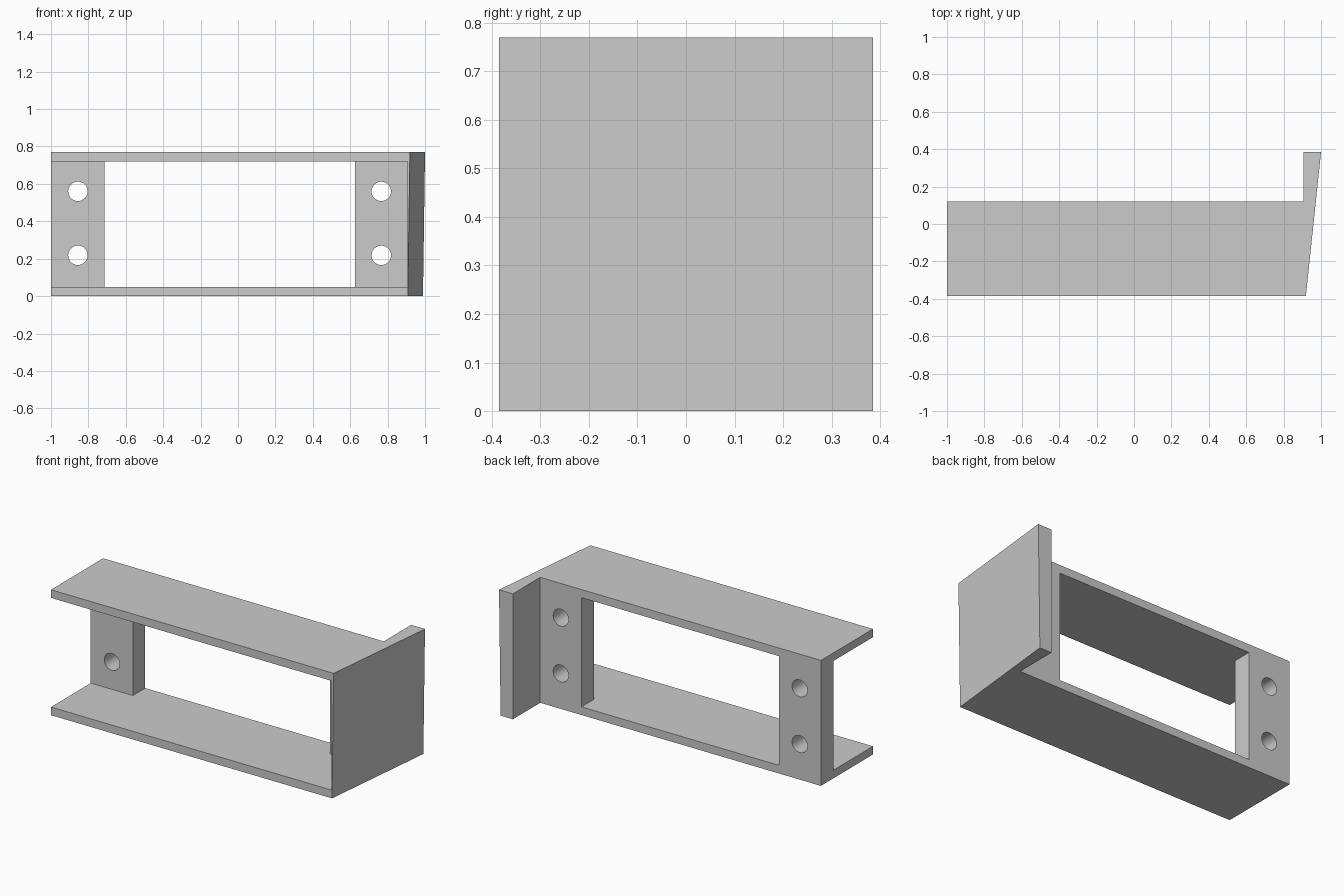
import bpy
import bmesh
import math
from mathutils import Matrix, Vector

default = bpy.data.objects.get("Cube")
if default:
    bpy.data.objects.remove(default, do_unlink=True)

HEIGHT, PLATE = 0.77, 0.05
FRONT, BACK, WALL_BACK = -0.385, 0.385, 0.12
INNER_X = 0.906   # inner face of the end panel
LEAN = 0.011      # the outer face of the end panel leans slightly

grey = bpy.data.materials.new("plain grey")
grey.use_nodes = True
colour = (0.6, 0.6, 0.6, 1)
grey.diffuse_color = colour
grey.node_tree.nodes["Principled BSDF"].inputs["Base Color"].default_value = colour


def add_object(name, bm):
    bmesh.ops.recalc_face_normals(bm, faces=bm.faces)
    mesh = bpy.data.meshes.new(name)
    bm.to_mesh(mesh)
    bm.free()
    mesh.materials.append(grey)
    obj = bpy.data.objects.new(name, mesh)
    bpy.context.collection.objects.link(obj)
    return obj


def box(name, low, high):
    low, high = Vector(low), Vector(high)
    bm = bmesh.new()
    place = Matrix.Translation((low + high) / 2) @ Matrix.Diagonal((*(high - low), 1))
    bmesh.ops.create_cube(bm, size=1, matrix=place)
    return add_object(name, bm)


def hole(name, x, z):
    bm = bmesh.new()
    place = Matrix.Translation((x, WALL_BACK / 2, z)) @ Matrix.Rotation(math.pi / 2, 4, "X")
    bmesh.ops.create_cone(bm, cap_ends=True, segments=32, radius1=0.052,
                          radius2=0.052, depth=0.3, matrix=place)
    return add_object(name, bm)


# Solid bracket: the plan outline raised to full height, with a leaning end face
outline = [(-1, FRONT), (0.919, FRONT), (1, BACK),
           (INNER_X, BACK), (INNER_X, WALL_BACK), (-1, WALL_BACK)]
bm = bmesh.new()
base = bm.faces.new([bm.verts.new((x, y, 0)) for x, y in outline])
raised = bmesh.ops.extrude_face_region(bm, geom=[base])["geom"]
for v in raised:
    if isinstance(v, bmesh.types.BMVert):
        v.co.z = HEIGHT
for v in bm.verts:
    if v.co.z == 0 and v.co.x > INNER_X + 0.005:
        v.co.x -= LEAN
bracket = add_object("mounting_bracket", bm)

# Open channel, window between the flanges, and four screw holes
cutters = [
    box("channel_cutter", (-1.2, -0.6, PLATE), (INNER_X, 0, HEIGHT - PLATE)),
    box("window_cutter", (-0.714, -0.1, PLATE), (0.626, 0.3, HEIGHT - PLATE)),
]
for x in (-0.856, 0.766):
    for z in (0.218, 0.56):
        cutters.append(hole("screw_hole_cutter", x, z))

bpy.ops.object.select_all(action="DESELECT")
bpy.context.view_layer.objects.active = bracket
bracket.select_set(True)
for cutter in cutters:
    cut = bracket.modifiers.new("cut", "BOOLEAN")
    cut.operation = "DIFFERENCE"
    cut.solver = "EXACT"
    cut.object = cutter
    bpy.ops.object.modifier_apply(modifier=cut.name)
    bpy.data.objects.remove(cutter, do_unlink=True)

bpy.ops.object.shade_smooth_by_angle(angle=math.radians(30))
